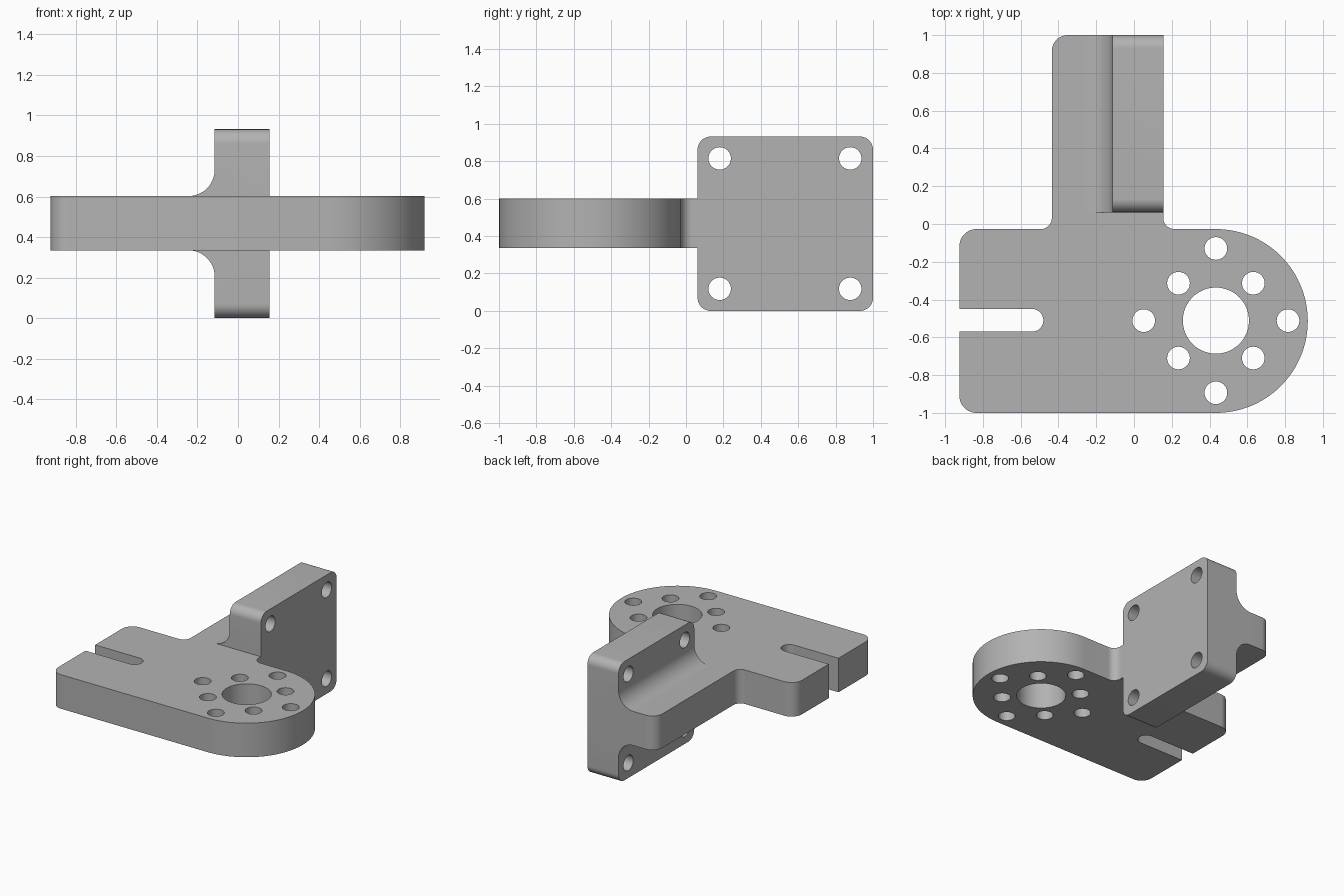
import bpy, bmesh
from math import pi, cos, sin, tan
from mathutils import Vector

if "Cube" in bpy.data.objects:
    bpy.data.objects.remove(bpy.data.objects["Cube"])

grey = bpy.data.materials.new("machined grey")
grey.use_nodes = True
grey.diffuse_color = (0.45, 0.45, 0.45, 1)
grey.node_tree.nodes["Principled BSDF"].inputs["Base Color"].default_value = grey.diffuse_color


def rounded(corners, steps=12):
    """Outline from (x, y, radius) corners, each replaced by a tangent arc."""
    out = []
    for i, (x, y, r) in enumerate(corners):
        p = Vector((x, y))
        if r == 0:
            out.append(p)
            continue
        a = (Vector(corners[i - 1][:2]) - p).normalized()
        b = (Vector(corners[(i + 1) % len(corners)][:2]) - p).normalized()
        half = a.angle(b) / 2
        centre = p + (a + b).normalized() * r / sin(half)
        start = p + a * r / tan(half) - centre
        end = p + b * r / tan(half) - centre
        n = steps * 3 if r > 0.3 else steps
        sweep = start.angle(end)
        for k in range(n + 1):
            t = k / n
            out.append(centre + (start * sin((1 - t) * sweep) + end * sin(t * sweep)) / sin(sweep))
    return out


def circle(x, y, r, n=40):
    return [Vector((x + r * cos(2 * pi * k / n), y + r * sin(2 * pi * k / n))) for k in range(n)]


def prism(name, outline, axis, low, high):
    """Extrude a flat outline along an axis from low to high."""
    place = {"x": lambda p, d: (d, p.x, p.y),
             "y": lambda p, d: (p.x, d, p.y),
             "z": lambda p, d: (p.x, p.y, d)}[axis]
    bm = bmesh.new()
    face = bm.faces.new([bm.verts.new(place(p, low)) for p in outline])
    ext = bmesh.ops.extrude_face_region(bm, geom=[face])
    moved = [v for v in ext["geom"] if isinstance(v, bmesh.types.BMVert)]
    bmesh.ops.translate(bm, verts=moved, vec=place(Vector((0, 0)), high - low))
    bmesh.ops.recalc_face_normals(bm, faces=bm.faces)
    mesh = bpy.data.meshes.new(name)
    bm.to_mesh(mesh)
    bm.free()
    mesh.materials.append(grey)
    obj = bpy.data.objects.new(name, mesh)
    bpy.context.collection.objects.link(obj)
    return obj


def combine(target, tool, operation):
    mod = target.modifiers.new(operation.lower(), "BOOLEAN")
    mod.object, mod.operation, mod.solver = tool, operation, "EXACT"
    bpy.ops.object.select_all(action="DESELECT")
    bpy.context.view_layer.objects.active = target
    target.select_set(True)
    bpy.ops.object.modifier_apply(modifier=mod.name)
    bpy.data.objects.remove(tool)


BOTTOM, TOP, HEIGHT = 0.335, 0.602, 0.932
LEFT, RIGHT, FRONT, BACK = -0.115, 0.155, 0.062, 1.0
HOLE = 0.06

# Horizontal plate with round end, open slot and rear tab
bracket = prism("mounting_bracket", rounded([
    (-0.924, -1, 0.09), (0.92, -1, 0.4865), (0.92, -0.027, 0.4865),
    (RIGHT, -0.027, 0.06), (RIGHT, BACK, 0), (-0.435, BACK, 0.085),
    (-0.435, -0.027, 0.06), (-0.924, -0.027, 0.09),
    (-0.924, -0.45, 0), (-0.48, -0.45, 0.0599),
    (-0.48, -0.57, 0.0599), (-0.924, -0.57, 0)]), "z", BOTTOM, TOP)

# Upright flange, filleted into the plate above and below
R = 0.13
flange = prism("flange", rounded([
    (RIGHT, 0, 0), (RIGHT, HEIGHT, 0), (LEFT, HEIGHT, 0), (LEFT, TOP, R),
    (LEFT - R - 0.02, TOP, 0), (LEFT - R - 0.02, BOTTOM, 0),
    (LEFT, BOTTOM, R), (LEFT, 0, 0)]), "y", FRONT, BACK)
limits = prism("flange_corners", rounded([
    (FRONT, 0, 0.07), (BACK, 0, 0.07), (BACK, HEIGHT, 0.07), (FRONT, HEIGHT, 0.07)]),
    "x", -0.7, 0.7)
combine(flange, limits, "INTERSECT")
combine(bracket, flange, "UNION")

# Flange bolt holes
for y in (0.18, 0.878):
    for z in (0.118, 0.815):
        combine(bracket, prism("bolt_hole", circle(y, z, HOLE), "x", -0.7, 0.7), "DIFFERENCE")

# Central bore and ring of holes, alternating between two pitch circles
cx, cy = 0.4335, -0.5115
combine(bracket, prism("bore", circle(cx, cy, 0.175, 64), "z", 0, 1), "DIFFERENCE")
for i in range(8):
    r = 0.28 if i % 2 else 0.382
    hole = circle(cx + r * cos(i * pi / 4), cy + r * sin(i * pi / 4), HOLE)
    combine(bracket, prism("ring_hole", hole, "z", 0, 1), "DIFFERENCE")

bracket.select_set(True)
bpy.context.view_layer.objects.active = bracket
bpy.ops.object.shade_smooth_by_angle(angle=pi / 6)
